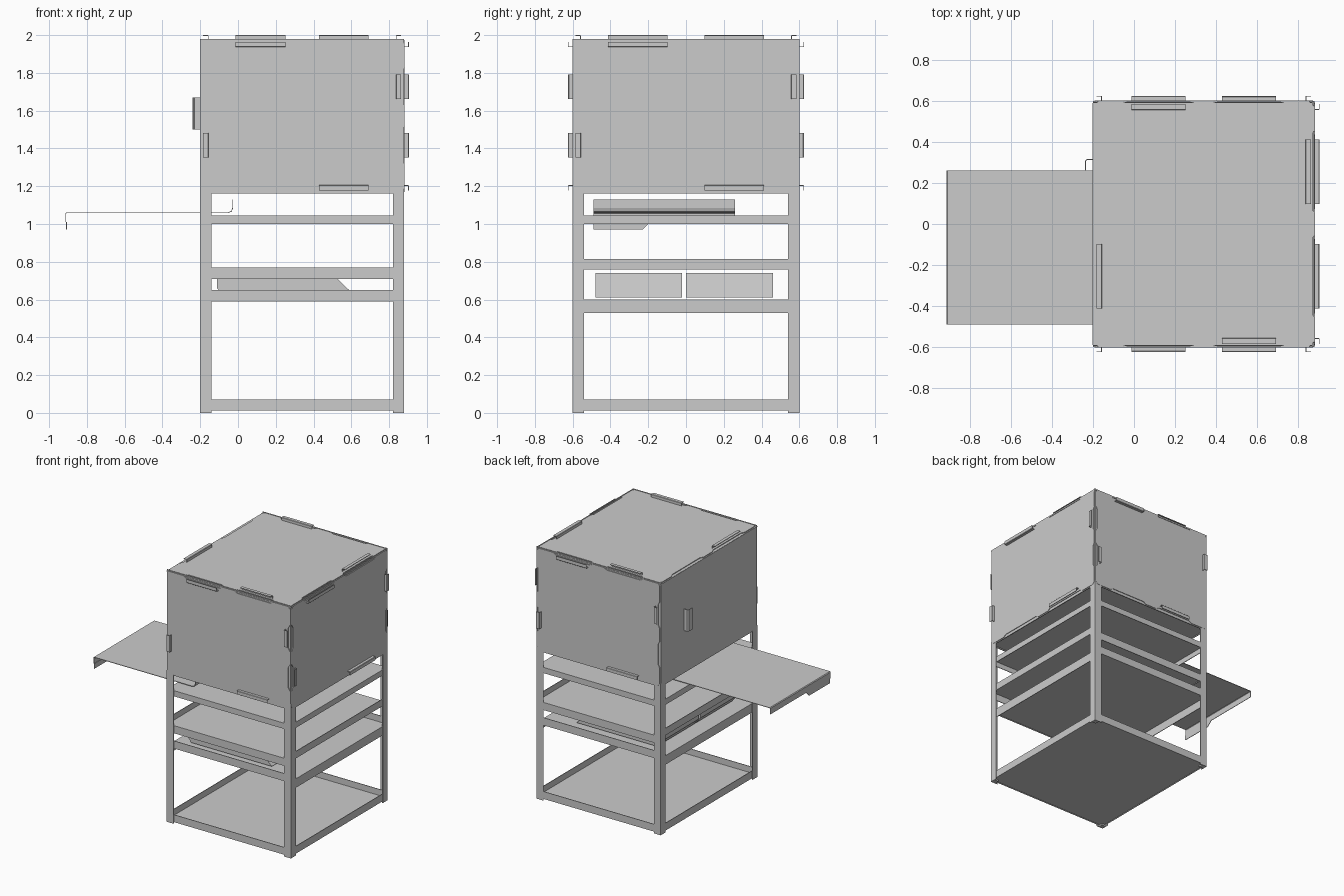
import bpy, bmesh
from mathutils import Matrix, Vector

if "Cube" in bpy.data.objects:
    bpy.data.objects.remove(bpy.data.objects["Cube"])

X, Y, Z = Vector((1, 0, 0)), Vector((0, 1, 0)), Vector((0, 0, 1))
X0, X1, YH = -0.2, 0.88, 0.6          # frame footprint
CX = (X0 + X1) / 2
BOX0, TOP = 1.162, 1.98               # upper enclosure heights
T = 0.005                             # sheet metal thickness


def frame(u, v, n, o):
    """Matrix with local axes u, v, n and origin o."""
    m = Matrix((u, v, n)).transposed().to_4x4()
    m.translation = Vector(o)
    return m


def prism(name, pts, d0, d1, m=Matrix()):
    """Extrude a 2D outline along local z from d0 to d1."""
    bm = bmesh.new()
    f = bm.faces.new([bm.verts.new((a, b, d0)) for a, b in pts])
    ext = bmesh.ops.extrude_face_region(bm, geom=[f])
    new = [v for v in ext["geom"] if isinstance(v, bmesh.types.BMVert)]
    bmesh.ops.translate(bm, vec=(0, 0, d1 - d0), verts=new)
    # the start face is kept by the extrusion, so the prism is closed
    bmesh.ops.recalc_face_normals(bm, faces=bm.faces)
    bm.transform(m)
    me = bpy.data.meshes.new(name)
    bm.to_mesh(me)
    bm.free()
    ob = bpy.data.objects.new(name, me)
    bpy.context.collection.objects.link(ob)
    return ob


def box(name, x0, x1, y0, y1, z0, z1):
    return prism(name, [(x0, y0), (x1, y0), (x1, y1), (x0, y1)], z0, z1)


def strip(path, t=T):
    """Turn an open path into a closed sheet profile, offset to its left."""
    p = [Vector(q) for q in path]
    off = []
    for i, q in enumerate(p):
        a = (p[i] - p[i - 1]).normalized() if i else (p[1] - p[0]).normalized()
        b = (p[i + 1] - p[i]).normalized() if i < len(p) - 1 else a
        na, nb = Vector((-a.y, a.x)), Vector((-b.y, b.x))
        off.append(q + (na + nb) * t / (1 + na.dot(nb)))
    return [tuple(q) for q in p + off[::-1]]


# L-shaped corner posts with small feet
for i, (px, sx) in enumerate(((X0, 1), (X1, -1))):
    for j, sy in enumerate((1, -1)):
        w, py = 0.06, -YH * sy
        L = [(0, 0), (w, 0), (w, T), (T, T), (T, w), (0, w)]
        prism(f"corner_post_{i}{j}", [(px + a * sx, py + b * sy) for a, b in L], 0.0, BOX0 + 0.03)
        a, b = sorted((px + T * sx, px + 0.04 * sx)), sorted((py + T * sy, py + 0.04 * sy))
        box(f"foot_{i}{j}", *a, *b, 0.0, 0.012)


def shelf(name, z, front, side):
    """Plate at z with flanges on front/back and left/right."""
    e = 0.003
    box(name, X0 + e, X1 - e, -YH + e, YH - e, z - T, z)
    for s, n in ((-1, "front"), (1, "back")):
        y = sorted((s * (YH - e), s * (YH - e - T)))
        box(f"{name}_{n}_flange", X0 + e, X1 - e, *y, *front)
    for x, n in ((X0 + e, "left"), (X1 - e - T, "right")):
        box(f"{name}_{n}_flange", x, x + T, -YH + e, YH - e, *side)


shelf("bottom_shelf", 0.022, (0.012, 0.07), (0.012, 0.07))
shelf("lower_shelf", 0.60, (0.59, 0.65), (0.53, 0.60))
shelf("middle_shelf", 0.77, (0.71, 0.77), (0.76, 0.815))
shelf("upper_shelf", 1.045, (1.0, 1.045), (1.0, 1.045))
shelf("box_floor", 1.175, (1.162, 1.21), (1.162, 1.21))

# Twin bins with sloped ends between the lower and middle shelves
side = frame(X, Z, -Y, (0, 0, 0))
bin_outline = [(-0.11, 0.74), (-0.11, 0.66), (-0.07, 0.61), (0.63, 0.61), (0.495, 0.74)]
for n, y0, y1 in (("front", -0.48, -0.02), ("back", 0.0, 0.46)):
    prism(f"{n}_bin", bin_outline, -y1, -y0, side)

# Sliding work surface, turned up inside and turned down outside
tray = [(-0.91, 1.01), (-0.91, 1.055), (-0.907, 1.058), (-0.05, 1.058), (-0.033, 1.066),
        (-0.026, 1.085), (-0.026, 1.13)]
prism("slide_out_surface", strip(tray, 0.004), -0.26, 0.49, side)
prism("slide_out_lip", [(-0.49, 0.97), (-0.23, 0.97), (-0.19, 1.01), (-0.49, 1.01)],
      -0.91, -0.906, frame(Y, Z, X, (0, 0, 0)))


def panel(name, m, hu, hv, cu, wu, cv, wv):
    """Cover panel with notches and a hooked catch on each edge.
    c = catch offset along the edge, w = catch half length."""
    outline, ins = [], 0.007
    for k in range(4):
        rot = Matrix.Rotation(k * 1.5707963, 4, "Z")
        half, dist, c, w = (hu, hv, cu, wu) if k % 2 == 0 else (hv, hu, cv, wv)
        edge = [(-half + 0.025, ins)]
        for mid in (-c, c):   # one notch for its own catch, one for its neighbour's
            edge += [(mid - w - 0.04, ins), (mid - w - 0.015, 0.022),
                     (mid + w + 0.015, 0.022), (mid + w + 0.04, ins)]
        edge.append((half - 0.025, ins))
        for s, d in edge:
            q = rot @ Vector((s, -dist + d, 0))
            outline.append((q.x, q.y))
        hook = strip([(0.044, -0.005), (0.044, 0.022), (0.041, 0.025), (0.016, 0.025)], 0.004)
        axes = m @ rot @ frame(Y, Z, X, (0, -dist, 0))
        prism(f"{name}_catch_{k}", hook, c - w, c + w, axes)
    prism(name, outline, -0.006, 0.002, m)
    # thin backing sheet seen around the panel edge
    prism(name + "_backing", [(-hu, -hv), (hu, -hv), (hu, hv), (-hu, hv)], -0.01, -0.004, m)


HX, HZ, CZ = (X1 - X0) / 2, (TOP - BOX0) / 2, (TOP + BOX0) / 2
xs, ys, zs = (0.22, 0.132), (0.255, 0.158), (0.155, 0.065)
panel("front_panel", frame(X, Z, -Y, (CX, -YH, CZ)), HX, HZ, *xs, *zs)
panel("back_panel", frame(-X, Z, Y, (CX, YH, CZ)), HX, HZ, *xs, *zs)
panel("right_panel", frame(Y, Z, X, (X1, 0, CZ)), YH, HZ, *ys, *zs)
panel("top_panel", frame(X, Y, Z, (CX, 0, TOP - 0.005)), HX, YH, *xs, *ys)

# Door on the left side with bent pull handle
box("door", X0 - 0.002, X0 + 0.006, -YH + 0.01, YH - 0.01, BOX0 + 0.01, TOP - 0.01)
pull = [(-0.2, 0.316), (-0.232, 0.316), (-0.24, 0.308), (-0.24, 0.262)]
prism("door_handle", strip(pull), 1.5, 1.67)
